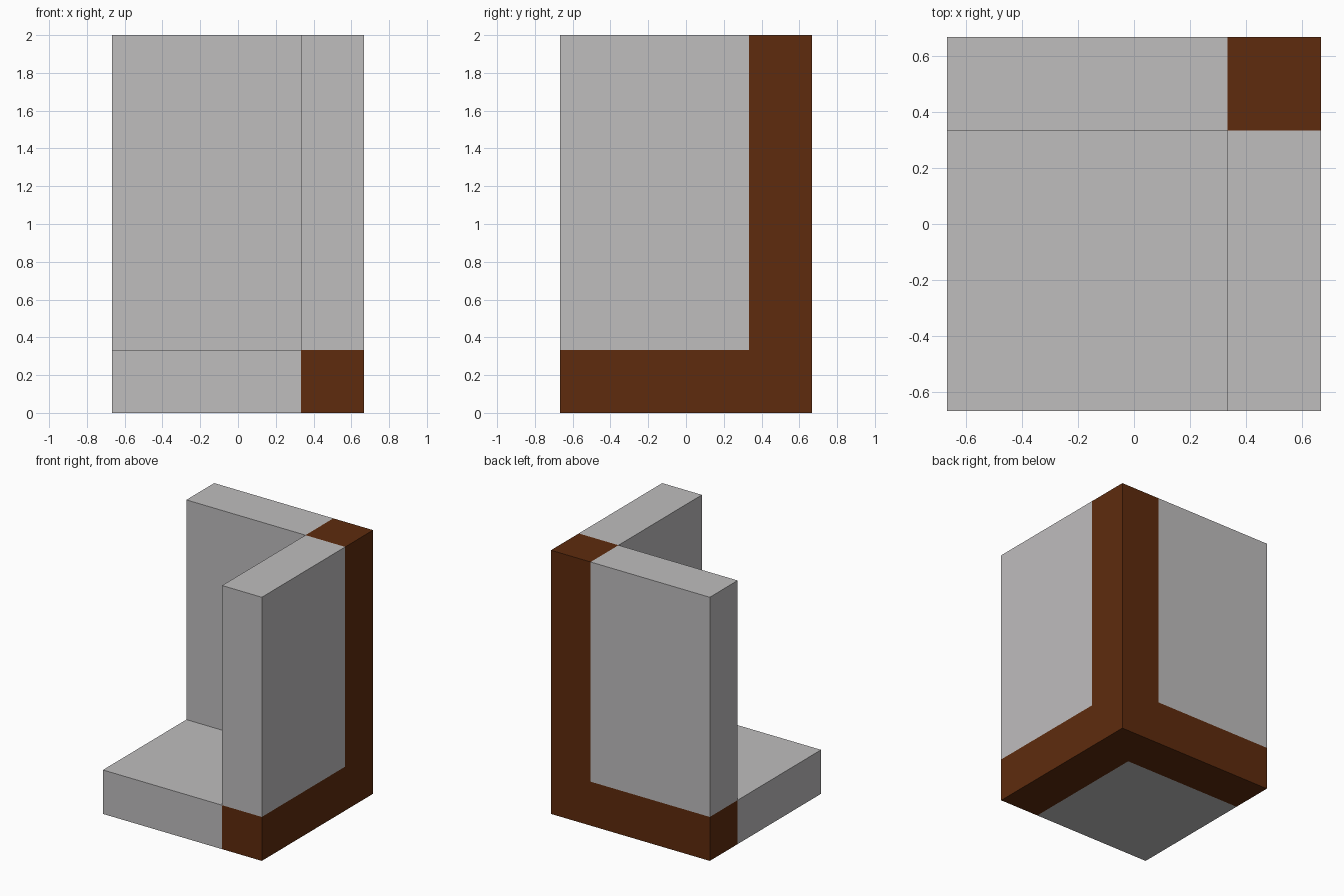
import bpy
import bmesh
from itertools import product
from mathutils import Vector

cube = bpy.data.objects.get("Cube")
if cube:
    bpy.data.objects.remove(cube, do_unlink=True)


def make_material(name, rgb):
    mat = bpy.data.materials.new(name)
    mat.use_nodes = True
    color = (*rgb, 1.0)
    mat.diffuse_color = color
    mat.node_tree.nodes["Principled BSDF"].inputs["Base Color"].default_value = color
    return mat


grey = make_material("light_grey", (0.52, 0.51, 0.515))
brown = make_material("dark_brown", (0.112, 0.024, 0.004))

HALF, T, HEIGHT = 2 / 3, 1 / 3, 2.0
# Split planes on each axis: thick wall or floor band, then the open span
cuts = ((HALF, HALF - T, -HALF), (HALF, HALF - T, -HALF), (0, T, HEIGHT))

# Cells of the corner block: two walls and a floor around one open cell
cells = set(product((0, 1), repeat=3)) - {(1, 1, 1)}


def point(index):
    return Vector([cuts[a][index[a]] for a in range(3)])


bm = bmesh.new()
for cell in cells:
    # Brown where at least two slabs meet, grey on the single slabs
    is_brown = sum(cell) < 2
    for axis, side in product(range(3), (0, 1)):
        neighbour = list(cell)
        neighbour[axis] += 1 if side else -1
        if tuple(neighbour) in cells:
            continue
        u, v = (axis + 1) % 3, (axis + 2) % 3
        corners = []
        for du, dv in ((0, 0), (1, 0), (1, 1), (0, 1)):
            index = list(cell)
            index[axis] += side
            index[u] += du
            index[v] += dv
            corners.append(bm.verts.new(point(index)))
        face = bm.faces.new(corners)
        face.material_index = int(is_brown)

# Join the outer faces into one closed shell
bmesh.ops.remove_doubles(bm, verts=bm.verts, dist=0.001)
bmesh.ops.recalc_face_normals(bm, faces=bm.faces)

mesh = bpy.data.meshes.new("corner_block")
bm.to_mesh(mesh)
bm.free()
mesh.materials.append(grey)
mesh.materials.append(brown)
block = bpy.data.objects.new("corner_block", mesh)
bpy.context.collection.objects.link(block)
